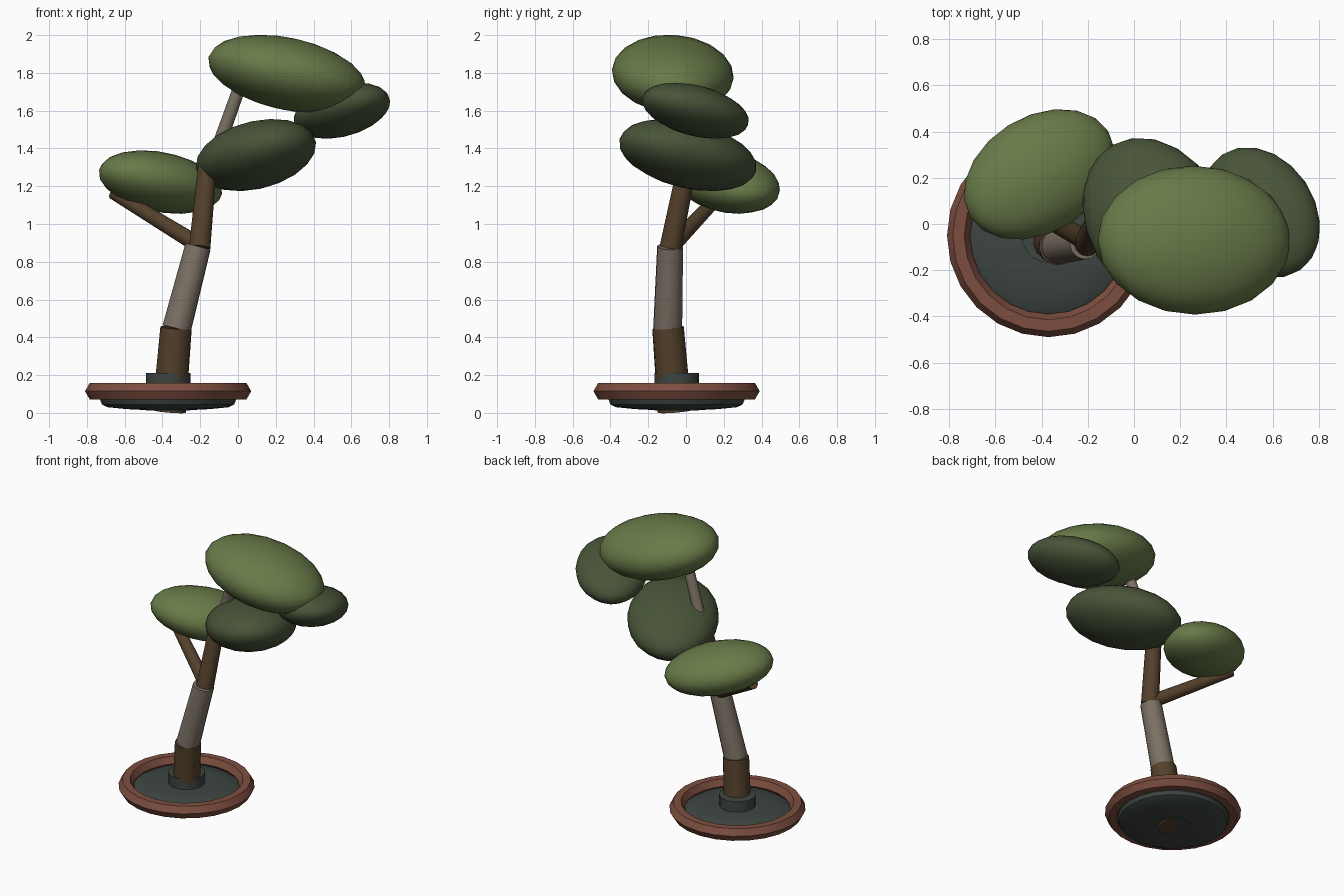
import bpy, math
from mathutils import Vector

cube = bpy.data.objects.get("Cube")
if cube:
    bpy.data.objects.remove(cube, do_unlink=True)


def material(name, rgb):
    m = bpy.data.materials.new(name)
    m.use_nodes = True
    m.diffuse_color = (*rgb, 1)
    m.node_tree.nodes["Principled BSDF"].inputs["Base Color"].default_value = (*rgb, 1)
    return m


LIGHT_LEAF = material("light leaf green", (0.138, 0.195, 0.065))
DARK_LEAF = material("dark leaf green", (0.065, 0.089, 0.04))
BROWN = material("brown bark", (0.088, 0.052, 0.024))
GREY = material("pale grey bark", (0.2, 0.165, 0.13))
CLAY = material("terracotta", (0.205, 0.076, 0.051))
SOIL = material("dark soil", (0.048, 0.061, 0.054))

BASE = (-0.37, -0.05, 0)


def finish(name, mat, angle=35):
    ob = bpy.context.object
    ob.name = name
    ob.data.materials.append(mat)
    bpy.ops.object.shade_smooth_by_angle(angle=math.radians(angle))
    return ob


def limb(name, mat, start, end, r1, r2):
    """Tapered cylinder running between two points."""
    a, b = Vector(start), Vector(end)
    d = b - a
    bpy.ops.mesh.primitive_cone_add(vertices=14, radius1=r1, radius2=r2, depth=d.length,
                                    location=(a + b) / 2,
                                    rotation=d.to_track_quat('Z', 'Y').to_euler())
    return finish(name, mat)


def foliage(name, mat, centre, radii, degrees):
    """Flattened, tilted leaf clump."""
    bpy.ops.mesh.primitive_ico_sphere_add(subdivisions=3, radius=1.01, location=centre,
                                          rotation=[math.radians(a) for a in degrees])
    bpy.context.object.scale = radii
    return finish(name, mat)


def lathe(name, mat, profile, sides, angle=35):
    """Revolve (radius, height) points round the pot's axis."""
    verts, faces = [], []
    n = len(profile)
    for i in range(sides):
        t = 2 * math.pi * i / sides
        verts += [(r * math.cos(t), r * math.sin(t), z) for r, z in profile]
        j = (i + 1) % sides
        faces += [(i * n + k, j * n + k, j * n + k + 1, i * n + k + 1) for k in range(n - 1)]
    faces.append([i * n for i in reversed(range(sides))])
    faces.append([i * n + n - 1 for i in range(sides)])
    mesh = bpy.data.meshes.new(name)
    mesh.from_pydata(verts, [], faces)
    ob = bpy.data.objects.new(name, mesh)
    bpy.context.collection.objects.link(ob)
    ob.location = BASE
    bpy.ops.object.select_all(action='DESELECT')
    ob.select_set(True)
    bpy.context.view_layer.objects.active = ob
    return finish(name, mat, angle)


# Shallow pot: hexagonal-section rim, domed soil, collar round the trunk
bpy.ops.mesh.primitive_torus_add(major_segments=24, minor_segments=6, major_radius=0.39,
                                 minor_radius=0.05, location=(BASE[0], BASE[1], 0.115))
finish("pot_rim", CLAY, 25)
lathe("soil_dish", SOIL,
      [(0.1, 0.014), (0.22, 0.02), (0.32, 0.03), (0.35, 0.045), (0.36, 0.07),
       (0.35, 0.1), (0.32, 0.118), (0.22, 0.132), (0.1, 0.138)], 24)
lathe("trunk_collar", SOIL, [(0.118, 0.012), (0.118, 0.21)], 20)

# Trunk sections and branches
limb("trunk_base", BROWN, (-0.365, -0.06, 0.008), (-0.328, -0.095, 0.45), 0.09, 0.084)
limb("trunk_middle", GREY, (-0.325, -0.097, 0.445), (-0.212, -0.084, 0.88), 0.077, 0.069)
limb("trunk_upper", BROWN, (-0.203, -0.082, 0.875), (-0.16, 0.01, 1.33), 0.058, 0.05)
limb("top_branch", GREY, (-0.15, 0.0, 1.28), (0.01, -0.04, 1.73), 0.038, 0.034)
limb("side_branch", BROWN, (-0.21, -0.07, 0.89), (-0.66, 0.19, 1.165), 0.045, 0.035)

# Leaf clumps
foliage("crown_foliage", LIGHT_LEAF, (0.26, -0.07, 1.795), (0.422, 0.32, 0.189), (-4, 12, 0))
foliage("side_foliage", LIGHT_LEAF, (-0.41, 0.215, 1.222), (0.355, 0.249, 0.155), (-1, 11, 32))
foliage("middle_foliage", DARK_LEAF, (0.095, 0.01, 1.365), (0.39, 0.293, 0.169), (3, -14, -60))
foliage("far_foliage", DARK_LEAF, (0.55, 0.05, 1.6), (0.309, 0.231, 0.128), (2, -15, -56))
